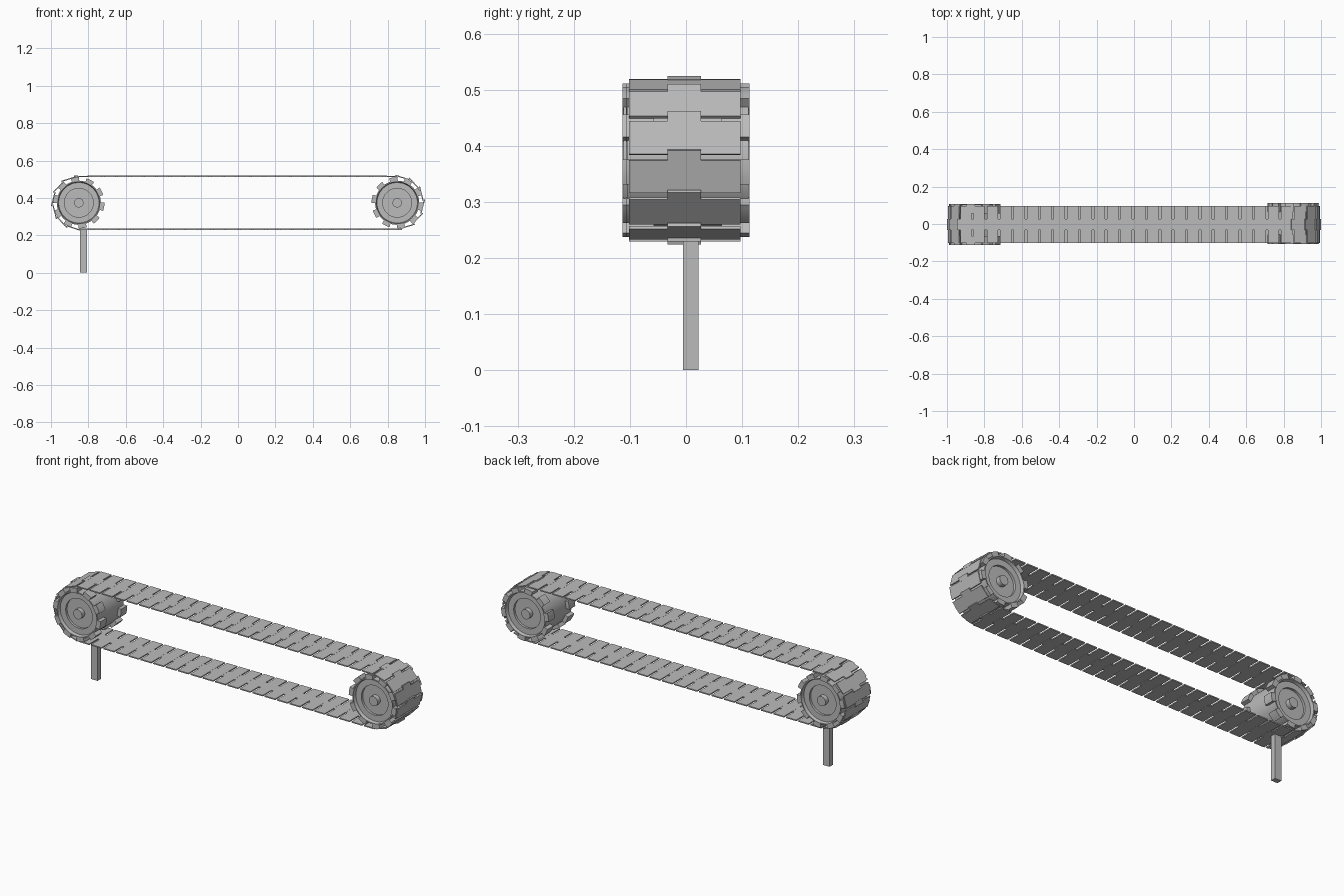
import bpy, bmesh, math
from mathutils import Vector, Matrix

cube = bpy.data.objects.get("Cube")
if cube:
    bpy.data.objects.remove(cube, do_unlink=True)

AXLE_X, AXLE_Z = 0.851, 0.374
BELT_R, LINKS = 0.1415, 60
TEETH, SEGMENTS = 10, 60

grey = bpy.data.materials.new("plain grey")
grey.use_nodes = True
COLOUR = (0.5, 0.5, 0.5, 1)
grey.diffuse_color = COLOUR
grey.node_tree.nodes["Principled BSDF"].inputs["Base Color"].default_value = COLOUR


def finish(bm, name, smooth=False):
    bmesh.ops.recalc_face_normals(bm, faces=bm.faces)
    mesh = bpy.data.meshes.new(name)
    bm.to_mesh(mesh)
    bm.free()
    mesh.materials.append(grey)
    obj = bpy.data.objects.new(name, mesh)
    bpy.context.collection.objects.link(obj)
    if smooth:
        bpy.ops.object.select_all(action='DESELECT')
        obj.select_set(True)
        bpy.context.view_layer.objects.active = obj
        bpy.ops.object.shade_smooth_by_angle(angle=math.radians(30))
    return obj


def add_box(bm, low, high, matrix=Matrix()):
    low, high = Vector(low), Vector(high)
    size = Matrix.Diagonal((*(high - low), 1))
    bmesh.ops.create_cube(bm, size=1, matrix=matrix @ Matrix.Translation((low + high) / 2) @ size)


def belt_point(s):
    """Point on the belt loop, running upward from the far right."""
    straight, arc = 2 * AXLE_X, math.pi * BELT_R
    s = (s + arc / 2) % (2 * (straight + arc))
    side = 1
    if s >= straight + arc:
        s, side = s - straight - arc, -1
    if s < arc:
        a = s / BELT_R - math.pi / 2
        x, z = AXLE_X + BELT_R * math.cos(a), BELT_R * math.sin(a)
    else:
        x, z = AXLE_X - (s - arc), BELT_R
    return Vector((side * x, 0, AXLE_Z + side * z))


# Belt: plates with a centre tab reaching over the next plate
pitch = (4 * AXLE_X + 2 * math.pi * BELT_R) / LINKS
belt = bmesh.new()
for i in range(LINKS):
    start, end = belt_point(i * pitch), belt_point((i + 1) * pitch)
    along = (end - start).normalized()
    across = Vector((0, 1, 0))
    out = along.cross(across)
    if out.dot(start - Vector((0, 0, AXLE_Z))) < 0:
        out = -out
    frame = Matrix((along, across, out)).transposed().to_4x4()
    frame.translation = start
    add_box(belt, (0.011, -0.102, -0.003), (pitch, 0.097, 0.003), frame)
    add_box(belt, (pitch - 0.004, -0.033, -0.0027), (pitch + 0.018, 0.027, 0.0035), frame)
finish(belt, "track_belt")


# Wheels: lathed drum with recessed faces, hub and toothed rims
HALF_PROFILE = [(0.118, 0.108), (0.112, 0.108), (0.108, 0.092), (0.077, 0.092),
                (0.077, 0.080), (0.025, 0.080), (0.025, 0.104), (0, 0.104)]


def add_tooth(bm, centre, side):
    steps = 4
    width = math.radians(19)
    ring = []
    for r, order in ((0.112, range(steps + 1)), (0.137, range(steps, -1, -1))):
        for k in order:
            a = centre + width * (k / steps - 0.5)
            ring.append((r * math.cos(a), r * math.sin(a)))
    face = bm.faces.new([bm.verts.new((x, side * 0.06, z)) for x, z in ring])
    grown = bmesh.ops.extrude_face_region(bm, geom=[face])
    verts = [v for v in grown["geom"] if isinstance(v, bmesh.types.BMVert)]
    bmesh.ops.translate(bm, verts=verts, vec=(0, side * 0.05, 0))


def make_wheel(name, x, y):
    bm = bmesh.new()
    profile = [(r, -d) for r, d in reversed(HALF_PROFILE)] + HALF_PROFILE
    verts = [bm.verts.new((r, d, 0)) for r, d in profile]
    edges = [bm.edges.new(pair) for pair in zip(verts, verts[1:])]
    bmesh.ops.spin(bm, geom=verts + edges, cent=(0, 0, 0), axis=(0, 1, 0),
                   angle=2 * math.pi, steps=SEGMENTS)
    bmesh.ops.remove_doubles(bm, verts=bm.verts, dist=0.0001)
    for side in (-1, 1):
        for k in range(TEETH):
            add_tooth(bm, math.radians(-9) + k * 2 * math.pi / TEETH, side)
    wheel = finish(bm, name, smooth=True)
    wheel.location = (x, y, AXLE_Z)


make_wheel("left_wheel", AXLE_X, 0.003)
make_wheel("right_wheel", -AXLE_X, -0.003)

# Support post
post = bmesh.new()
add_box(post, (-0.844, -0.005, 0), (-0.807, 0.022, 0.232))
finish(post, "support_post")
